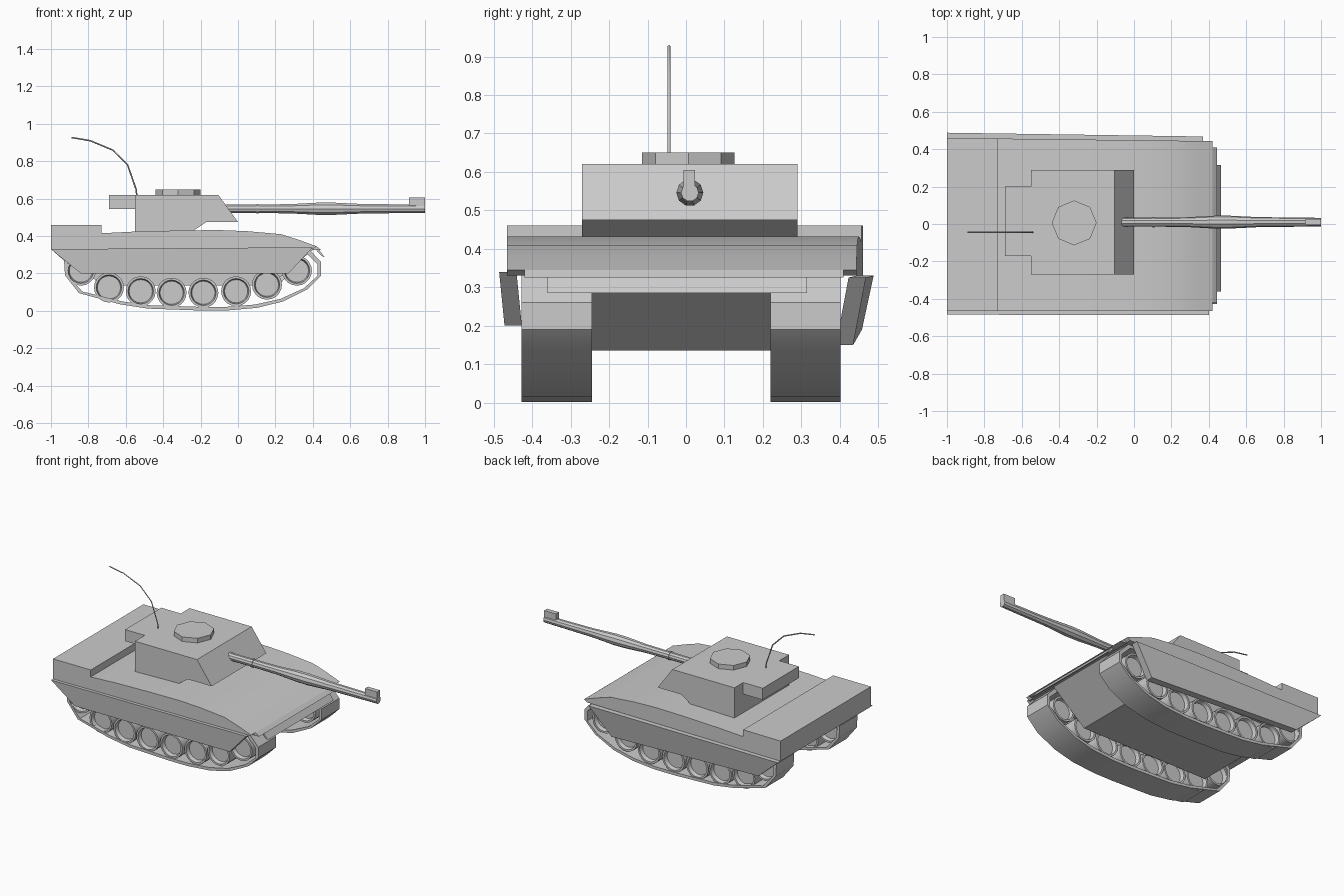
import bpy, bmesh, math
from mathutils import Vector

cube = bpy.data.objects.get("Cube")
if cube:
    bpy.data.objects.remove(cube, do_unlink=True)

grey = bpy.data.materials.new("plain_grey")
grey.use_nodes = True
COLOUR = (0.6, 0.6, 0.6, 1)
grey.diffuse_color = COLOUR
grey.node_tree.nodes["Principled BSDF"].inputs["Base Color"].default_value = COLOUR


def finish(name, bm, smooth=False):
    bmesh.ops.recalc_face_normals(bm, faces=bm.faces[:])
    mesh = bpy.data.meshes.new(name)
    bm.to_mesh(mesh)
    bm.free()
    mesh.materials.append(grey)
    obj = bpy.data.objects.new(name, mesh)
    bpy.context.collection.objects.link(obj)
    if smooth:
        bpy.ops.object.select_all(action='DESELECT')
        obj.select_set(True)
        bpy.context.view_layer.objects.active = obj
        bpy.ops.object.shade_smooth_by_angle(angle=math.radians(35))
    return obj


def prism(name, profile, y0, y1, smooth=False, move=None):
    """Side profile (x, z) extruded from y0 to y1; move reshapes each vertex."""
    bm = bmesh.new()
    rings = [[bm.verts.new((x, y, z)) for x, z in profile] for y in (y0, y1)]
    n = len(profile)
    bm.faces.new(rings[0])
    bm.faces.new(rings[1])
    for i in range(n):
        j = (i + 1) % n
        bm.faces.new((rings[0][i], rings[0][j], rings[1][j], rings[1][i]))
    if move:
        for v in bm.verts:
            v.co = move(v.co)
    return finish(name, bm, smooth)


def box(name, x0, x1, y0, y1, z0, z1):
    return prism(name, [(x0, z0), (x1, z0), (x1, z1), (x0, z1)], y0, y1)


def lathe(name, profile, sides, centre, axis, phase=0.0):
    """Rings of (distance along axis, radius); the ends are capped."""
    bm = bmesh.new()
    rings = []
    for d, r in profile:
        ring = []
        for i in range(sides):
            a = phase + math.tau * i / sides
            u, w = r * math.cos(a), r * math.sin(a)
            p = {'x': (d, u, w), 'y': (u, d, w), 'z': (u, w, d)}[axis]
            ring.append(bm.verts.new(Vector(centre) + Vector(p)))
        rings.append(ring)
    for a, b in zip(rings, rings[1:]):
        for i in range(sides):
            j = (i + 1) % sides
            bm.faces.new((a[i], a[j], b[j], b[i]))
    bm.faces.new(rings[0])
    bm.faces.new(rings[-1])
    return finish(name, bm, axis != 'z')


# Upper hull with the raised engine deck, narrowing a little to the front
def taper(co):
    return Vector((co.x, co.y - 0.012 * (co.x + 1) if co.y > 0 else co.y, co.z))


deck = [(-1, 0.33), (-1, 0.46), (-0.73, 0.46), (-0.73, 0.415), (-0.55, 0.424),
        (-0.3, 0.43), (-0.1, 0.432), (0.05, 0.426), (0.23, 0.41), (0.33, 0.378),
        (0.42, 0.345), (0.4, 0.33)]
prism("upper_hull", deck, -0.465, 0.46, True, taper)

# Lower hull between the tracks
prism("lower_hull", [(-0.9, 0.335), (-0.74, 0.135), (0.17, 0.135), (0.41, 0.335)],
      -0.245, 0.22)

# Front flap and fender strip
prism("front_flap", [(0.4, 0.345), (0.42, 0.345), (0.465, 0.285), (0.445, 0.295)],
      -0.36, 0.315)
prism("front_fender", [(0.38, 0.345), (0.42, 0.345), (0.445, 0.325), (0.4, 0.325)],
      -0.42, 0.41)


# Side skirts leaning inwards at the bottom
def lean_right(co):
    return Vector((co.x, co.y + 0.1 * (0.33 - co.z), co.z))


def lean_left(co):
    depth = 0.34 - co.z
    return Vector((co.x, co.y - 0.2 * depth - 0.014 * (co.x + 1), co.z))


prism("right_skirt", [(-1, 0.33), (0.4, 0.34), (0.27, 0.2), (-0.84, 0.2)],
      -0.485, -0.44, False, lean_right)
prism("left_skirt", [(-1, 0.33), (0.37, 0.325), (0.23, 0.15), (-0.84, 0.19)],
      0.445, 0.49, False, lean_left)

# Track belts: outer outline and a thinner inner outline
belt = [(-0.93, 0.27), (-0.925, 0.19), (-0.85, 0.095), (-0.63, 0.035), (-0.48, 0.012),
        (-0.2, 0.002), (-0.06, 0.002), (0.1, 0.016), (0.24, 0.05), (0.37, 0.115),
        (0.445, 0.19), (0.445, 0.26), (0.38, 0.33), (-0.87, 0.33)]
MID = Vector((-0.24, 0.17))


def track(name, y0, y1):
    bm = bmesh.new()
    loops = []
    for y in (y0, y1):
        for sx, sz in ((1, 1), (0.972, 0.885)):
            loops.append([bm.verts.new((MID.x + (x - MID.x) * sx, y,
                                        MID.y + (z - MID.y) * sz)) for x, z in belt])
    for a, b in ((0, 1), (2, 3), (0, 2), (1, 3)):
        for i in range(len(belt)):
            j = (i + 1) % len(belt)
            bm.faces.new((loops[a][i], loops[a][j], loops[b][j], loops[b][i]))
    finish(name, bm, True)


# Road wheels: dished discs with a raised rim on both faces
wheel_spots = [(-0.84, 0.215), (-0.69, 0.125), (-0.52, 0.105), (-0.355, 0.097),
               (-0.185, 0.097), (-0.01, 0.105), (0.155, 0.14), (0.315, 0.215)]
for side, y0, y1 in (("right", -0.428, -0.245), ("left", 0.22, 0.402)):
    track(side + "_track", y0, y1)
    h = (y1 - y0) / 2 - 0.008
    rim = [(0.025 - h, 0.056), (0.025 - h, 0.062), (-h, 0.068), (-h, 0.08)]
    wheel = rim + [(-d, r) for d, r in reversed(rim)]
    for n, (x, z) in enumerate(wheel_spots):
        lathe(f"{side}_wheel_{n + 1}", wheel, 20, (x, (y0 + y1) / 2, z), 'y')

# Turret, rear bustle and hatch
prism("turret", [(-0.55, 0.42), (-0.55, 0.62), (-0.105, 0.62), (0, 0.475),
                 (-0.17, 0.475), (-0.25, 0.42)], -0.27, 0.29)
box("turret_bustle", -0.69, -0.55, -0.17, 0.2, 0.545, 0.62)
lathe("hatch", [(0.615, 0.12), (0.65, 0.12)], 8, (-0.32, 0.006, 0), 'z')

# Gun barrel with its swollen middle, and the muzzle sight
barrel = [(-0.07, 0.024), (0.1, 0.024), (0.1, 0.028), (0.11, 0.028), (0.11, 0.024),
          (0.28, 0.026), (0.42, 0.034), (0.5, 0.035), (0.66, 0.027), (1, 0.023)]
lathe("gun_barrel", barrel, 10, (0, 0.01, 0.546), 'x')
box("muzzle_sight", 0.915, 1, -0.006, 0.024, 0.56, 0.605)

# Bent antenna
curve = bpy.data.curves.new("antenna", 'CURVE')
curve.dimensions = '3D'
curve.bevel_depth = 0.004
curve.bevel_resolution = 0
curve.use_fill_caps = True
path = [(-0.54, 0.61), (-0.545, 0.65), (-0.59, 0.78), (-0.67, 0.86), (-0.79, 0.91),
        (-0.89, 0.927)]
spline = curve.splines.new('POLY')
spline.points.add(len(path) - 1)
for point, (x, z) in zip(spline.points, path):
    point.co = (x, -0.044, z, 1)
curve.materials.append(grey)
bpy.context.collection.objects.link(bpy.data.objects.new("antenna", curve))
